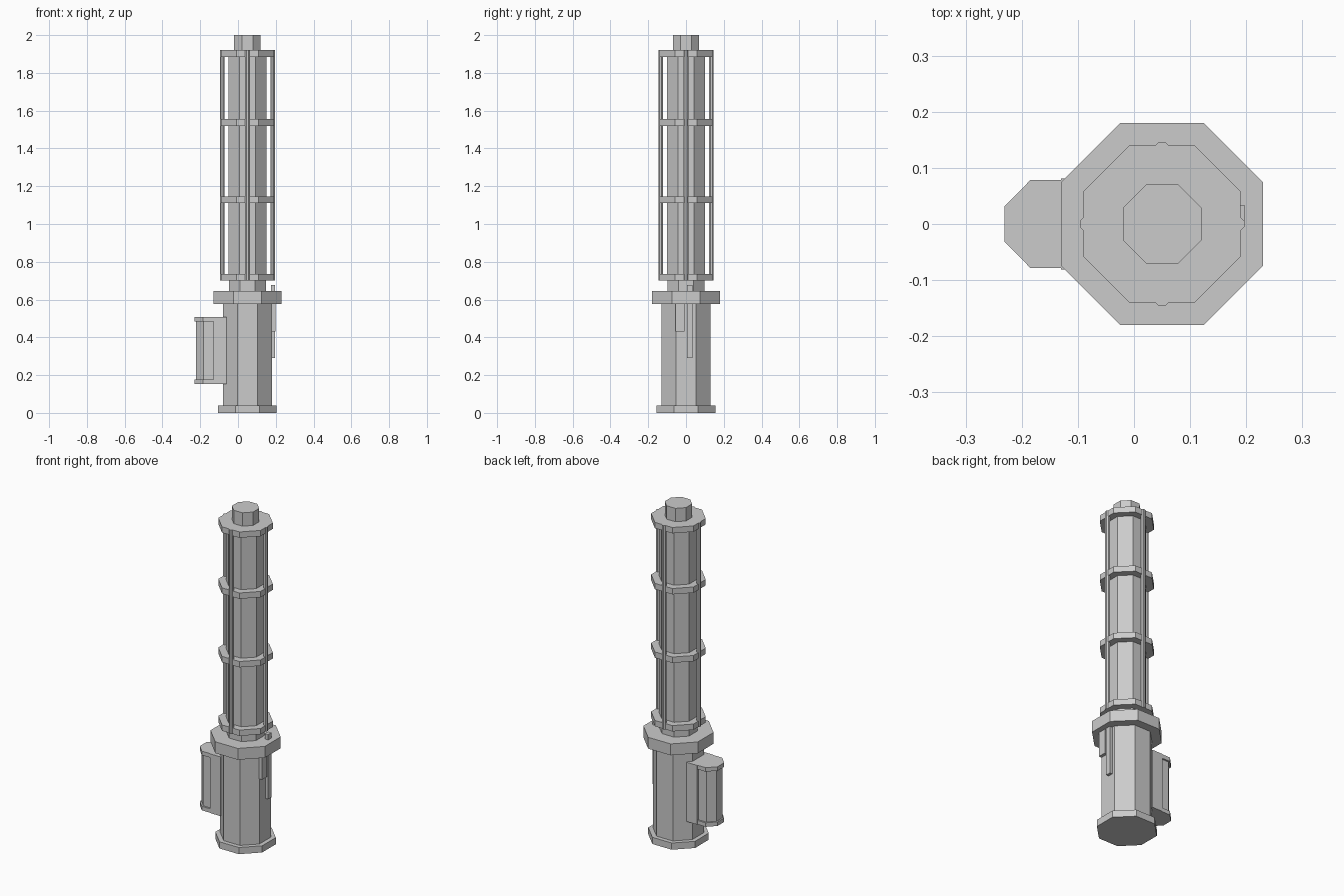
import bpy, bmesh
from math import pi, cos, sin

if "Cube" in bpy.data.objects:
    bpy.data.objects.remove(bpy.data.objects["Cube"])

CX = 0.05  # main axis of the column


def prism(name, pts, z0, z1):
    """Extrude a counter-clockwise xy outline from z0 to z1."""
    bm = bmesh.new()
    low = [bm.verts.new((x, y, z0)) for x, y in pts]
    high = [bm.verts.new((x, y, z1)) for x, y in pts]
    n = len(pts)
    bm.faces.new(low[::-1])
    bm.faces.new(high)
    for i in range(n):
        j = (i + 1) % n
        bm.faces.new((low[i], low[j], high[j], high[i]))
    mesh = bpy.data.meshes.new(name)
    bm.to_mesh(mesh)
    bm.free()
    obj = bpy.data.objects.new(name, mesh)
    bpy.context.collection.objects.link(obj)
    return obj


def octagon(name, apothem, z0, z1, x=CX, y=0.0):
    r = apothem / cos(pi / 8)
    angles = [pi / 8 + i * pi / 4 for i in range(8)]
    return prism(name, [(x + r * cos(a), y + r * sin(a)) for a in angles], z0, z1)


def box(name, x0, x1, y0, y1, z0, z1):
    return prism(name, [(x0, y0), (x1, y0), (x1, y1), (x0, y1)], z0, z1)


def housing(name, front, corner, half, flat, back, z0, z1):
    """Box outline with its two outer (-x) corners chamfered."""
    return prism(name, [(front, -flat), (corner, -half), (back, -half),
                        (back, half), (corner, half), (front, flat)], z0, z1)


# Lower column
octagon("base_flange", 0.155, 0.0, 0.04)
octagon("lower_body", 0.13, 0.04, 0.58)
octagon("middle_flange", 0.18, 0.577, 0.645)
octagon("neck", 0.098, 0.645, 0.70)

# Upper column with its collars and end cap
octagon("upper_tube", 0.10, 0.70, 1.90)
for i, z in enumerate((0.70, 1.11, 1.52, 1.885)):
    octagon(f"collar_{i + 1}", 0.14, z, z + 0.035)
octagon("top_cap", 0.07, 1.92, 2.0)

# Tie rods on four sides
for i in range(4):
    a = i * pi / 2
    octagon(f"tie_rod_{i + 1}", 0.0125, 0.70, 1.92,
            CX + 0.134 * cos(a), 0.134 * sin(a))

# Side housing: back plate, recessed cover and two end caps
box("housing_back_plate", -0.13, -0.06, -0.081, 0.081, 0.153, 0.507)
housing("housing_cover", -0.222, -0.183, 0.068, 0.027, -0.12, 0.17, 0.49)
for name, z0, z1 in (("housing_lower_cap", 0.153, 0.177),
                     ("housing_upper_cap", 0.483, 0.507)):
    housing(name, -0.231, -0.185, 0.078, 0.031, -0.10, z0, z1)

# Fittings on the right side
box("side_pad", 0.17, 0.198, -0.056, -0.007, 0.43, 0.58)
box("side_strip", 0.175, 0.197, 0.004, 0.034, 0.29, 0.677)
